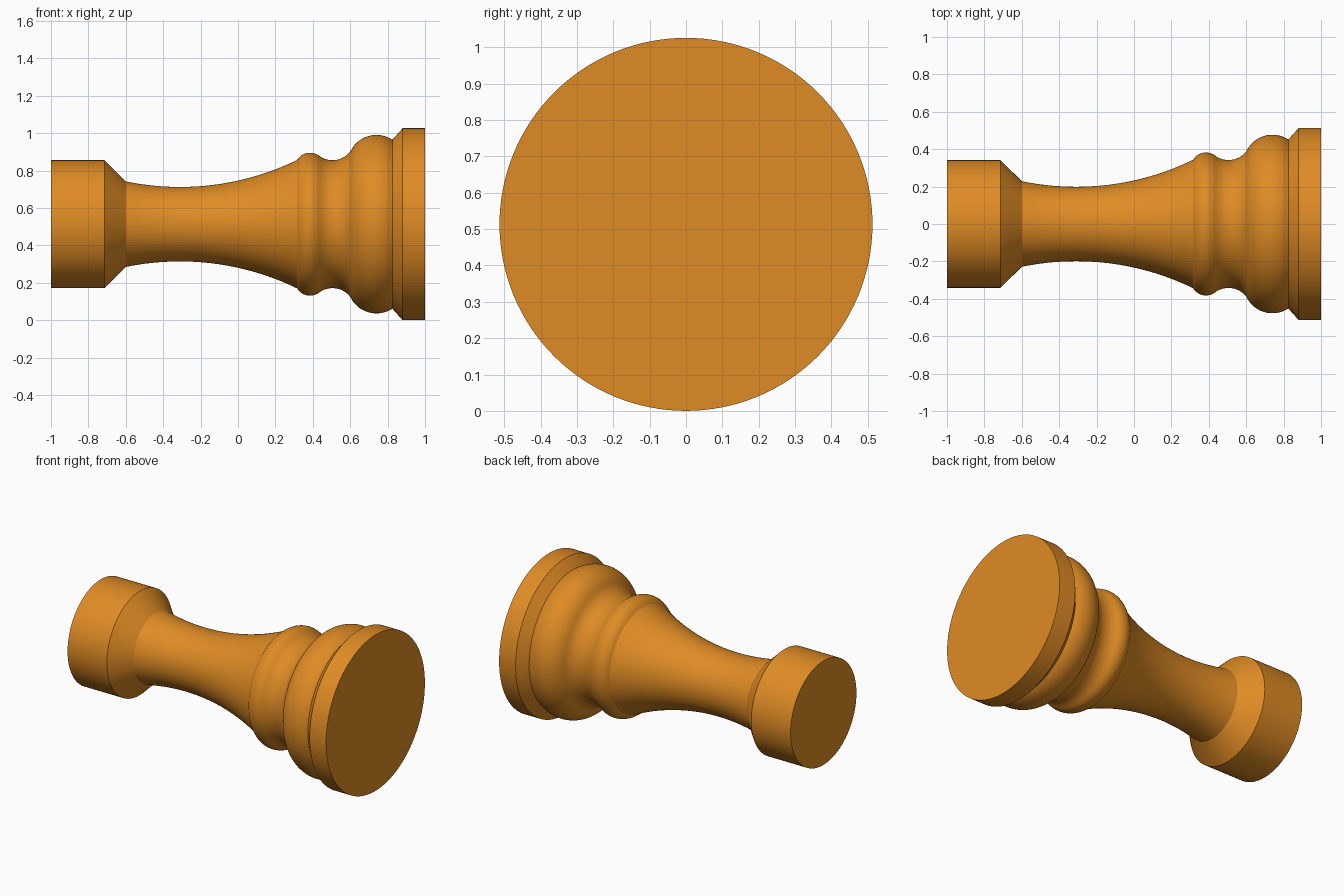
import bpy, bmesh
from math import sqrt, radians, tau
from mathutils import Vector

cube = bpy.data.objects.get("Cube")
if cube:
    bpy.data.objects.remove(cube, do_unlink=True)

RIM = 0.513      # largest radius, also the height of the axis
SIDES = 128

wood = bpy.data.materials.new("warm_orange_wood")
wood.use_nodes = True
colour = (0.74, 0.26, 0.018, 1)
wood.diffuse_color = colour
wood.node_tree.nodes["Principled BSDF"].inputs["Base Color"].default_value = colour


def arc(x0, x1, cx, peak, radius, steps):
    """Arc from x0 to x1 with its extreme at (cx, peak); a negative radius is hollow."""
    sign = 1 if radius > 0 else -1
    points = []
    for i in range(steps + 1):
        x = x0 + (x1 - x0) * i / steps
        drop = abs(radius) - sqrt(radius ** 2 - (x - cx) ** 2)
        points.append((x, peak - sign * drop))
    return points


# Turned profile: (position along the axis, radius)
profile = [(-1, 0.342), (-0.714, 0.342)]                 # end grip and chamfer
profile += arc(-0.6, 0.315, -0.31, 0.199, -1.43, 28)     # waisted shaft
profile += arc(0.315, 0.43, 0.385, 0.382, 0.081, 12)[1:]    # small bead
profile += arc(0.43, 0.6, 0.505, 0.342, -0.121, 14)[1:]     # cove
profile += arc(0.6, 0.825, 0.74, 0.477, 0.155, 20)[1:]      # large bead
profile += [(0.88, RIM), (1, RIM)]                       # flared base disc

# Turn the profile around the long axis and close both ends
bm = bmesh.new()
verts = [bm.verts.new((x, 0, r)) for x, r in profile]
edges = [bm.edges.new(pair) for pair in zip(verts, verts[1:])]
bmesh.ops.spin(bm, geom=verts + edges, cent=(0, 0, 0), axis=(1, 0, 0),
               angle=tau, steps=SIDES, use_duplicate=False)
bmesh.ops.remove_doubles(bm, verts=bm.verts, dist=0.0001)
bmesh.ops.holes_fill(bm, edges=[e for e in bm.edges if e.is_boundary], sides=0)
bmesh.ops.recalc_face_normals(bm, faces=bm.faces)
bmesh.ops.translate(bm, verts=bm.verts, vec=Vector((0, 0, RIM)))

mesh = bpy.data.meshes.new("turned_piece")
bm.to_mesh(mesh)
bm.free()
mesh.materials.append(wood)
piece = bpy.data.objects.new("turned_piece", mesh)
bpy.context.collection.objects.link(piece)

# Smooth curves, crisp turned edges
bpy.ops.object.select_all(action="DESELECT")
piece.select_set(True)
bpy.context.view_layer.objects.active = piece
bpy.ops.object.shade_smooth_by_angle(angle=radians(24))
